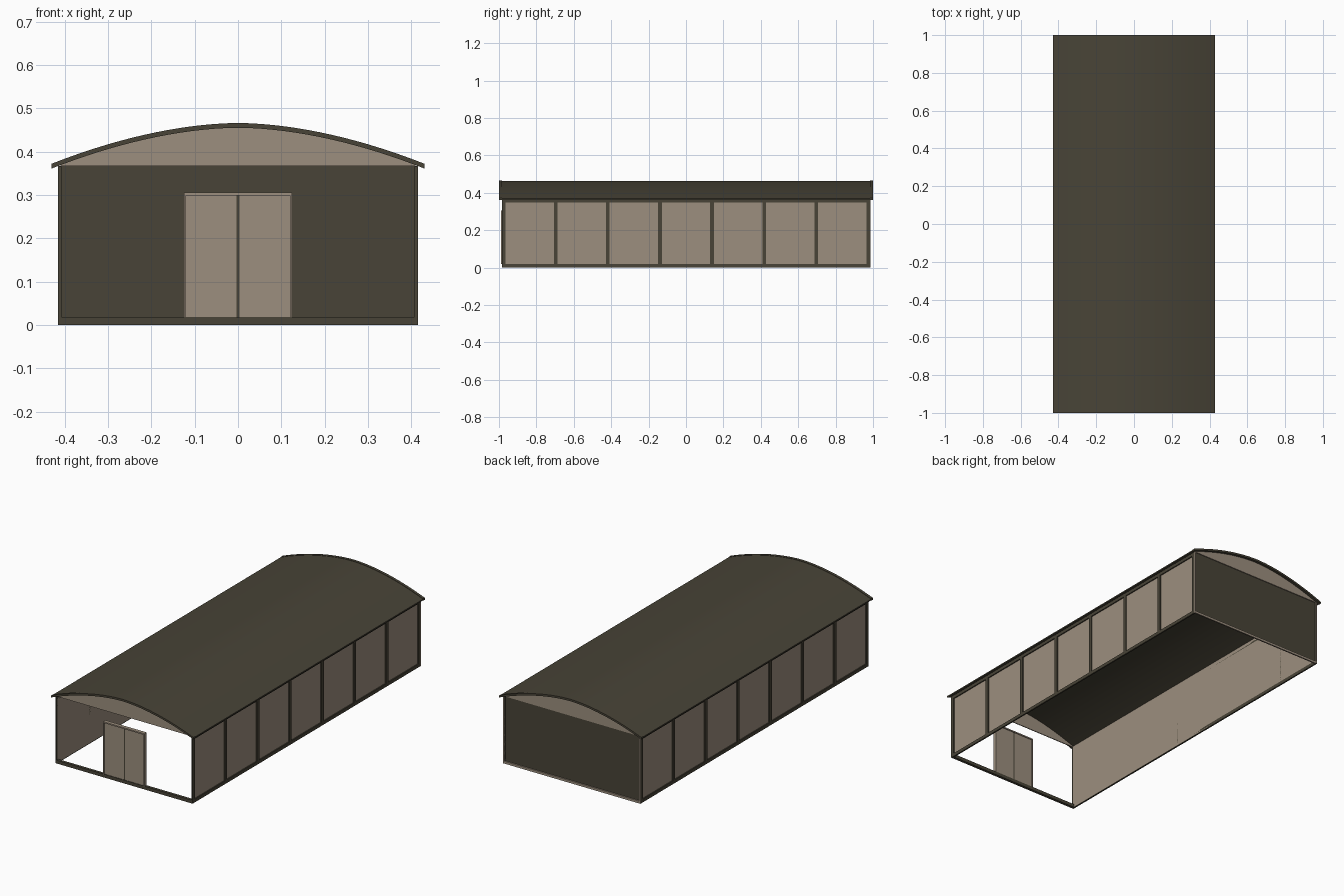
import bpy
import math

if "Cube" in bpy.data.objects:
    bpy.data.objects.remove(bpy.data.objects["Cube"], do_unlink=True)


def material(name, rgb):
    mat = bpy.data.materials.new(name)
    mat.use_nodes = True
    color = (*rgb, 1)
    mat.diffuse_color = color
    bsdf = mat.node_tree.nodes["Principled BSDF"]
    bsdf.inputs["Base Color"].default_value = color
    bsdf.inputs["Roughness"].default_value = 0.8
    return mat


DARK = material("dark olive", (0.065, 0.057, 0.038))
TAN = material("warm tan", (0.335, 0.274, 0.21))


def add_mesh(name, verts, faces, mat):
    mesh = bpy.data.meshes.new(name)
    mesh.from_pydata(verts, [], faces)
    mesh.materials.append(mat)
    obj = bpy.data.objects.new(name, mesh)
    bpy.context.collection.objects.link(obj)
    return obj


def extrude(name, outline, y0, y1, mat):
    """Extrude a counter-clockwise x/z outline (seen from the front) along y."""
    n = len(outline)
    verts = [(x, y, z) for y in (y0, y1) for x, z in outline]
    faces = [tuple(range(n)), tuple(reversed(range(n, 2 * n)))]
    for i in range(n):
        j = (i + 1) % n
        faces.append((j, i, n + i, n + j))
    return add_mesh(name, verts, faces, mat)


def box(name, x0, x1, y0, y1, z0, z1, mat):
    x0, x1 = sorted((x0, x1))
    return extrude(name, [(x0, z0), (x1, z0), (x1, z1), (x0, z1)], y0, y1, mat)


# Main dimensions
HALF_W, HALF_L = 0.415, 0.985
EAVE, RIDGE, ROOF_W = 0.367, 0.464, 0.43
BEAM, SKIN = 0.018, 0.005


def roof_z(x):
    return RIDGE - 0.094 * (abs(x) / ROOF_W) ** 1.8


def arc(half, offset, steps=32):
    xs = [half * (2 * i / steps - 1) for i in range(steps + 1)]
    return [(x, roof_z(x) + offset) for x in xs]


def roof_strip(name, y0, y1, low, high):
    outline = arc(ROOF_W, low) + arc(ROOF_W, high)[::-1]
    obj = extrude(name, outline, y0, y1, DARK)
    bpy.ops.object.select_all(action="DESELECT")
    obj.select_set(True)
    bpy.context.view_layer.objects.active = obj
    bpy.ops.object.shade_smooth_by_angle(angle=math.radians(30))


# Curved roof with slightly raised end trims
roof_strip("roof", -0.985, 0.985, -0.007, 0)
roof_strip("front_roof_trim", -1, -0.985, -0.009, 0.002)
roof_strip("back_roof_trim", 0.985, 1, -0.009, 0.002)

# Gables closing the roof ends
gable = [(-0.41, EAVE), (0.41, EAVE)] + arc(0.41, -0.006)[::-1]
extrude("front_gable", gable, -HALF_L, -HALF_L + SKIN, TAN)
extrude("back_gable", gable, HALF_L - SKIN, HALF_L, TAN)

# Long walls with outside posts and rails
for side, s in (("left", 1), ("right", -1)):
    outer, inner = s * HALF_W, s * (HALF_W - 0.008)
    box(side + "_wall", inner, inner + s * 0.002, -0.98, 0.98, 0.004, 0.37, TAN)
    box(side + "_base_rail", inner, outer, -HALF_L, HALF_L, 0, BEAM, DARK)
    box(side + "_top_rail", inner, outer, -HALF_L, HALF_L, 0.348, 0.366, DARK)
    for i in range(8):
        y = -0.975 + i * 1.95 / 7
        box(f"{side}_post_{i + 1}", inner, outer, y - 0.01, y + 0.01, BEAM, 0.35, DARK)

# Open front: only the sill beam
box("front_sill", -HALF_W, HALF_W, -HALF_L, -HALF_L + 0.015, 0, BEAM, DARK)

# Back wall in a pale frame
box("back_wall", -0.41, 0.41, 0.974, 0.98, 0.004, EAVE, DARK)
box("back_sill", -HALF_W, HALF_W, 0.98, 0.987, 0, BEAM * 0.7, TAN)
for side, s in (("left", 1), ("right", -1)):
    box(side + "_back_trim", s * 0.407, s * HALF_W, 0.98, 0.987, 0.012, EAVE, TAN)

# Double door with its surround
box("door_lintel", -0.125, 0.125, -0.988, -0.968, 0.299, 0.306, TAN)
box("door_gap_strip", -0.004, 0.004, -0.981, -0.973, BEAM, 0.299, DARK)
for side, s in (("left", 1), ("right", -1)):
    box(side + "_door_jamb", s * 0.12, s * 0.125, -0.988, -0.968, BEAM, 0.306, TAN)
    box(side + "_door_leaf", s * 0.003, s * 0.12, -0.982, -0.972, BEAM, 0.299, TAN)
